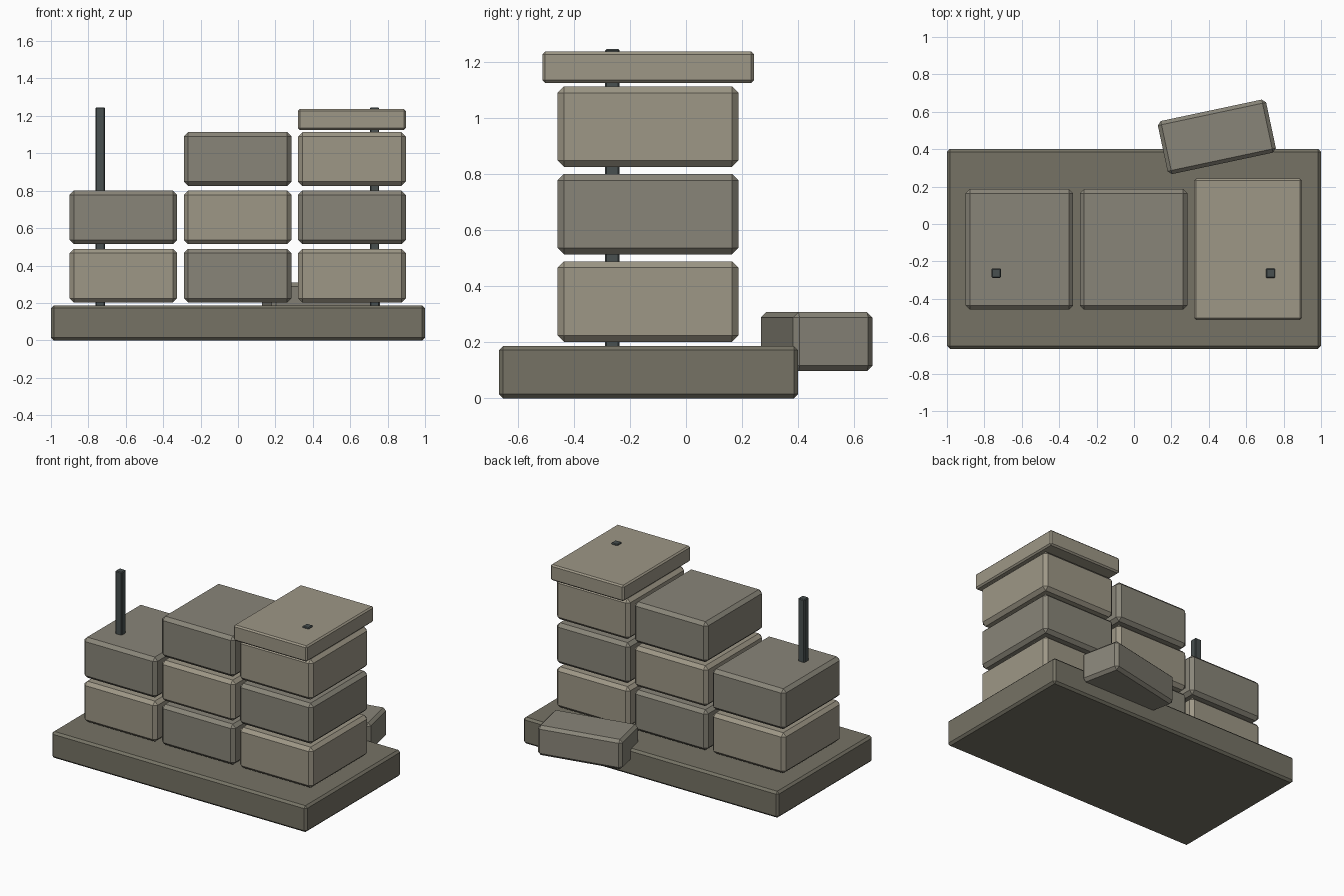
import bpy, bmesh
from math import radians
from mathutils import Matrix, Vector

if "Cube" in bpy.data.objects:
    bpy.data.objects.remove(bpy.data.objects["Cube"])


def material(name, rgb):
    m = bpy.data.materials.new(name)
    m.diffuse_color = (*rgb, 1)
    m.use_nodes = True
    m.node_tree.nodes["Principled BSDF"].inputs["Base Color"].default_value = m.diffuse_color
    return m


LIGHT = material("light_stone", (0.34, 0.31, 0.24))
DARK = material("dark_stone", (0.25, 0.235, 0.19))
BASE = material("base_stone", (0.18, 0.17, 0.13))
IRON = material("iron", (0.065, 0.08, 0.08))


def block(name, lo, hi, chamfer, mat, turn=0):
    """Chamfered box spanning lo..hi, turned about its own vertical axis."""
    lo, hi = Vector(lo), Vector(hi)
    bm = bmesh.new()
    bmesh.ops.create_cube(bm, size=1, matrix=Matrix.Diagonal((*(hi - lo), 1)))
    bmesh.ops.bevel(bm, geom=bm.edges[:], offset=chamfer, segments=1,
                    affect='EDGES', profile=0.5)
    mesh = bpy.data.meshes.new(name)
    bm.to_mesh(mesh)
    bm.free()
    mesh.materials.append(mat)
    ob = bpy.data.objects.new(name, mesh)
    ob.location = (lo + hi) / 2
    ob.rotation_euler.z = radians(turn)
    bpy.context.collection.objects.link(ob)
    return ob


# Foundation slab
block("foundation", (-1, -0.667, 0), (1, 0.4, 0.187), 0.015, BASE)

# Stepped courses of wall blocks, alternating in colour
for col, (x, count) in enumerate([(-0.613, 2), (-0.002, 3), (0.609, 3)]):
    for row in range(count):
        z = 0.202 + 0.312 * row
        block(f"wall_block_{col}_{row}", (x - 0.288, -0.458, z),
              (x + 0.288, 0.187, z + 0.287), 0.023,
              DARK if (col + row) % 2 else LIGHT)

# Cap stone on the tall end
block("cap_stone", (0.321, -0.512, 1.125), (0.897, 0.242, 1.237), 0.01, LIGHT)

# Reinforcing rods running up through the outer columns
for side, x in (("left", -0.737), ("right", 0.73)):
    block(f"rod_{side}", (x - 0.025, -0.288, 0.15), (x + 0.025, -0.237, 1.246),
          0.005, IRON)

# Fallen block resting against the back edge
block("fallen_block", (0.147, 0.321, 0.097), (0.739, 0.611, 0.308), 0.02, DARK,
      turn=12)
